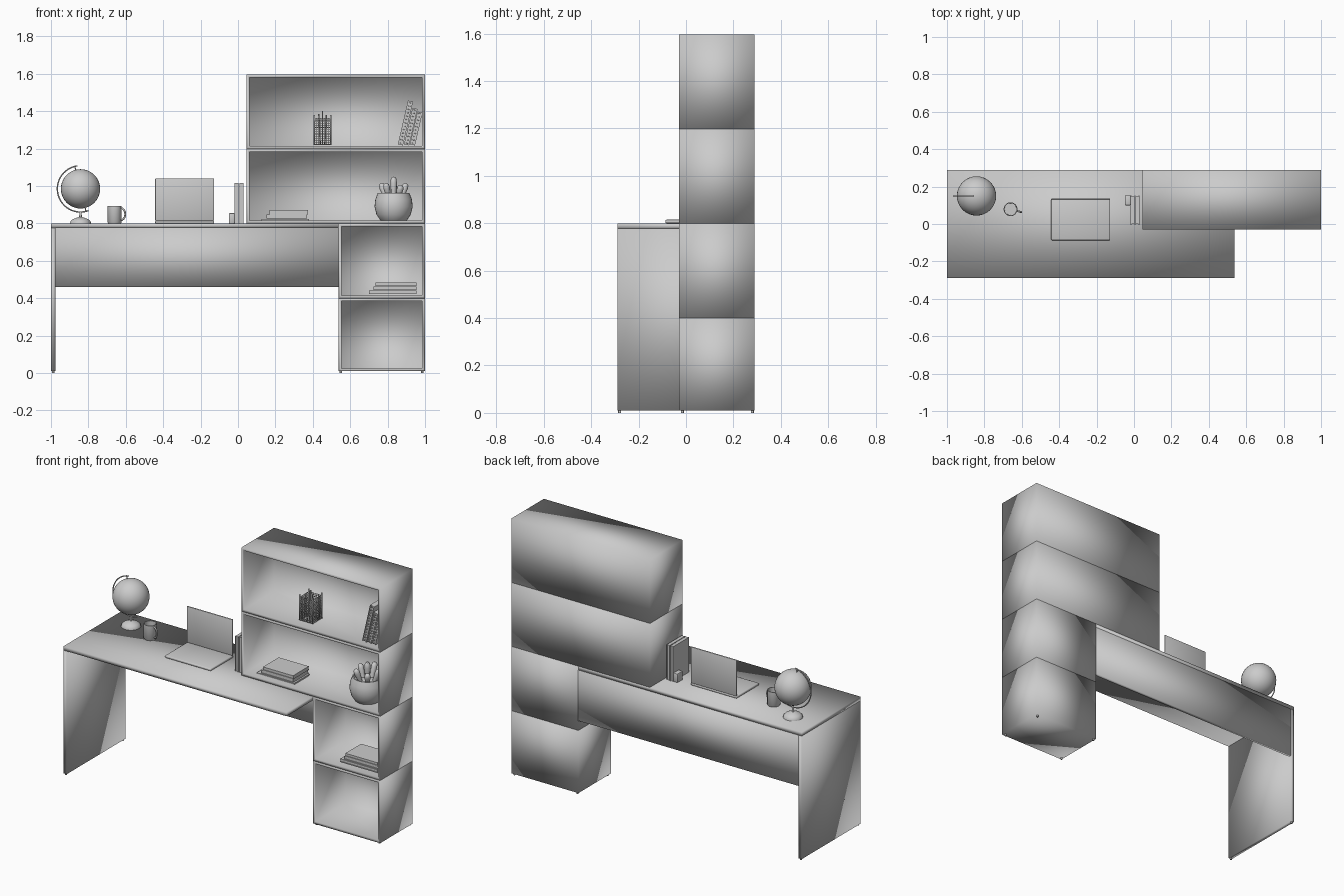
import bpy, bmesh, math
from math import sin, cos, pi, radians
from mathutils import Matrix, Vector

if "Cube" in bpy.data.objects:
    bpy.data.objects.remove(bpy.data.objects["Cube"])


def finish(name, bm, bevel=0.0, sharp=False, matrix=None):
    bmesh.ops.recalc_face_normals(bm, faces=bm.faces)
    if matrix:
        bm.transform(matrix)
    for f in bm.faces:
        f.smooth = True
    me = bpy.data.meshes.new(name)
    bm.to_mesh(me)
    bm.free()
    ob = bpy.data.objects.new(name, me)
    bpy.context.collection.objects.link(ob)
    if bevel:
        m = ob.modifiers.new("bevel", 'BEVEL')
        m.width, m.segments, m.limit_method = bevel, 2, 'ANGLE'
    if sharp:
        bpy.ops.object.select_all(action='DESELECT')
        ob.select_set(True)
        bpy.context.view_layer.objects.active = ob
        bpy.ops.object.shade_smooth_by_angle(angle=radians(40))
    return ob


def add_box(bm, x0, x1, y0, y1, z0, z1):
    m = Matrix.Translation(((x0 + x1) / 2, (y0 + y1) / 2, (z0 + z1) / 2))
    m = m @ Matrix.Diagonal((x1 - x0, y1 - y0, z1 - z0, 1))
    bmesh.ops.create_cube(bm, size=1, matrix=m)


def boxes(name, *dims, bevel=0.0, matrix=None, sharp=False):
    bm = bmesh.new()
    for d in dims:
        add_box(bm, *d)
    return finish(name, bm, bevel, sharp, matrix)


def lathe(name, profile, loc, steps=32):
    bm = bmesh.new()
    vs = [bm.verts.new((r, 0, z)) for r, z in profile]
    es = [bm.edges.new(p) for p in zip(vs, vs[1:])]
    bmesh.ops.spin(bm, geom=vs + es, axis=(0, 0, 1), cent=(0, 0, 0),
                   angle=2 * pi, steps=steps, use_merge=True)
    bmesh.ops.remove_doubles(bm, verts=bm.verts, dist=1e-5)
    return finish(name, bm, sharp=True, matrix=Matrix.Translation(loc))


def tube(name, pts, radius):
    cu = bpy.data.curves.new(name, 'CURVE')
    cu.dimensions = '3D'
    cu.bevel_depth, cu.bevel_resolution, cu.use_fill_caps = radius, 2, True
    sp = cu.splines.new('POLY')
    sp.points.add(len(pts) - 1)
    for p, c in zip(sp.points, pts):
        p.co = (*c, 1)
    sp.use_smooth = True
    ob = bpy.data.objects.new(name, cu)
    bpy.context.collection.objects.link(ob)
    return ob


def book(name, length, depth, thick, matrix):
    # two covers and a spine around inset pages; spine faces -y
    c, i = 0.004, 0.004
    return boxes(name, (0, length, 0, depth, 0, c),
                 (0, length, 0, depth, thick - c, thick),
                 (0, length, i, depth - i, c, thick - c), matrix=matrix, sharp=True)


# desk: top, side panel, back panel
boxes("desk_top", (-1, 0.537, -0.29, 0.29, 0.776, 0.80))
boxes("side_panel", (-1, -0.977, -0.29, 0.29, 0.01, 0.776))
boxes("back_panel", (-0.977, 0.54, 0.268, 0.29, 0.46, 0.776))


# stacked open shelf boxes
def shelf(name, x0, x1, z0, z1, y0=-0.03, y1=0.29, t=0.022):
    bm = bmesh.new()
    add_box(bm, x0, x1, y0, y1, z0, z1)
    bmesh.ops.recalc_face_normals(bm, faces=bm.faces)
    front = [f for f in bm.faces if f.normal.y < -0.9]
    bmesh.ops.inset_region(bm, faces=front, thickness=t)
    ext = bmesh.ops.extrude_discrete_faces(bm, faces=front)["faces"]
    bmesh.ops.translate(bm, verts=ext[0].verts, vec=(0, y1 - y0 - t, 0))
    bmesh.ops.remove_doubles(bm, verts=bm.verts, dist=1e-5)
    return finish(name, bm)


shelf("lower_shelf_1", 0.538, 1, 0.01, 0.40)
shelf("lower_shelf_2", 0.538, 1, 0.40, 0.80)
shelf("upper_shelf_1", 0.045, 1, 0.80, 1.198)
shelf("upper_shelf_2", 0.045, 1, 1.198, 1.596)

# small feet
for i, (x, y) in enumerate([(-0.988, -0.28), (-0.988, 0.28), (0.55, -0.015),
                            (0.55, 0.28), (0.985, -0.015), (0.985, 0.28)]):
    lathe(f"foot_{i}", [(0, 0), (0.006, 0), (0.006, 0.012), (0, 0.012)], (x, y, 0), 12)

# globe on a stand
gx, gy, gz = -0.842, 0.15, 0.985
bm = bmesh.new()
bmesh.ops.create_uvsphere(bm, u_segments=32, v_segments=20, radius=0.105,
                          matrix=Matrix.Translation((gx, gy, gz)))
finish("globe_ball", bm)
arc = [radians(98 + 192 * k / 30) for k in range(31)]
tube("globe_arm", [(gx + 0.124 * cos(a), gy, gz + 0.124 * sin(a)) for a in arc], 0.0035)
for k, a in enumerate((arc[1], arc[-2])):
    tube(f"globe_pin_{k}", [(gx + r * cos(a), gy, gz + r * sin(a)) for r in (0.1, 0.124)], 0.003)
lathe("globe_stand", [(0, 0), (0.056, 0), (0.054, 0.01), (0.042, 0.022), (0.022, 0.03),
                      (0.007, 0.034), (0.006, 0.064), (0, 0.064)], (gx, gy, 0.80))

# mug with side handle
mx, my = -0.66, 0.079
lathe("mug", [(0, 0), (0.033, 0), (0.037, 0.005), (0.037, 0.094), (0.033, 0.094),
              (0.032, 0.008), (0, 0.008)], (mx, my, 0.80))
pts = []
for k in range(13):
    a = radians(-90 + 15 * k)
    r = 0.035 + 0.024 * cos(a)
    pts.append((mx + r * cos(-0.26), my + r * sin(-0.26), 0.85 + 0.032 * sin(a)))
tube("mug_handle", pts, 0.005)

# laptop
boxes("laptop_base", (-0.443, -0.127, -0.087, 0.135, 0.80, 0.815), bevel=0.005)
boxes("laptop_screen", (-0.443, -0.127, 0.127, 0.136, 0.815, 1.04), bevel=0.003)

# upright books and block by the shelf
up = Matrix.Rotation(-pi / 2, 4, 'Y')
for i, x in enumerate((0.003, 0.029)):
    book(f"upright_book_{i}", 0.217, 0.157, 0.021, Matrix.Translation((x, -0.005, 0.80)) @ up)
boxes("bookend_block", (-0.048, -0.019, 0.10, 0.152, 0.80, 0.855), bevel=0.003)


# flat book stacks
def stack(name, spans, z, t):
    for i, (x0, x1, y0) in enumerate(spans):
        book(f"{name}_{i}", x1 - x0, 0.155, t - 0.001,
             Matrix.Translation((x0, y0, z + i * t)))


stack("desk_book", [(0.125, 0.38, 0.005), (0.152, 0.37, 0.008), (0.168, 0.375, 0.006)], 0.822 - 0.02, 0.0235)
stack("shelf_book", [(0.70, 0.955, 0.005), (0.725, 0.955, 0.008), (0.735, 0.955, 0.006)], 0.422, 0.0215)

# leaning notebooks with ring binding
for i, (x, h) in enumerate(((0.882, 0.24), (0.915, 0.20), (0.946, 0.18))):
    m = Matrix.Translation((x, 0.0, 1.217)) @ Matrix.Rotation(radians(13), 4, 'Y') @ up
    book(f"notebook_{i}", h, 0.155, 0.028, m)
    bm = bmesh.new()
    n = int(h / 0.018)
    for k in range(n):
        bmesh.ops.create_cone(bm, cap_ends=True, segments=8, radius1=0.005, radius2=0.005,
                              depth=0.004, matrix=Matrix.Translation(((k + 0.5) * h / n, 0.001, 0.014))
                              @ Matrix.Rotation(pi / 2, 4, 'Y'))
    finish(f"notebook_rings_{i}", bm, matrix=m)

# wire lattice holder on the top shelf
lx, ly, lz, w = 0.452, 0.07, 1.22, 0.044
bm = bmesh.new()
for k in range(4):
    rot = Matrix.Translation((lx, ly, lz)) @ Matrix.Rotation(k * pi / 2, 4, 'Z')
    part = bmesh.new()
    for j in range(9):
        u = -w + j * w / 4
        s = 0.003 if j in (0, 8) else 0.0014
        add_box(part, u - s, u + s, -w - s, -w + s, 0, 0.16 if j in (0, 8) else 0.145)
    for j in range(15):
        z = 0.003 + j * 0.01
        add_box(part, -w, w, -w - 0.0014, -w + 0.0014, z - 0.0014, z + 0.0014)
    part.transform(rot)
    tmp = bpy.data.meshes.new("tmp")
    part.to_mesh(tmp)
    part.free()
    bm.from_mesh(tmp)
    bpy.data.meshes.remove(tmp)
add_box(bm, lx - w, lx + w, ly - w, ly + w, lz - 0.001, lz + 0.003)
finish("lattice_holder", bm)
for i, (dx, dy, h) in enumerate(((0, 0, 0.18), (-0.02, 0.015, 0.165), (0.02, -0.01, 0.16))):
    tube(f"holder_rod_{i}", [(lx + dx * 0.6, ly + dy, lz), (lx + dx, ly + dy, lz + h)], 0.0035)

# round pot with finger cactus
px, py, pz = 0.832, 0.085, 0.80
lathe("plant_pot", [(0, 0), (0.05, 0), (0.072, 0.018), (0.092, 0.048), (0.102, 0.09),
                    (0.098, 0.128), (0.085, 0.162), (0.078, 0.162), (0.086, 0.13),
                    (0.06, 0.14), (0, 0.143)], (px, py, pz))
for i in range(6):
    a = i * 2 * pi / 5 + 0.3
    tilt = radians(0 if i == 5 else 20)
    r = 0 if i == 5 else 0.04
    h = (0.09, 0.10, 0.09, 0.09, 0.08, 0.12)[i]
    ob = lathe(f"cactus_{i}", [(0, 0), (0.012, 0), (0.015, h * 0.4), (0.018, h * 0.72),
                               (0.015, h * 0.9), (0.008, h * 0.985), (0, h)], (0, 0, 0), 16)
    ob.matrix_world = (Matrix.Translation((px + r * cos(a), py + r * sin(a), pz + 0.13))
                       @ Matrix.Rotation(a, 4, 'Z') @ Matrix.Rotation(tilt, 4, 'Y'))
